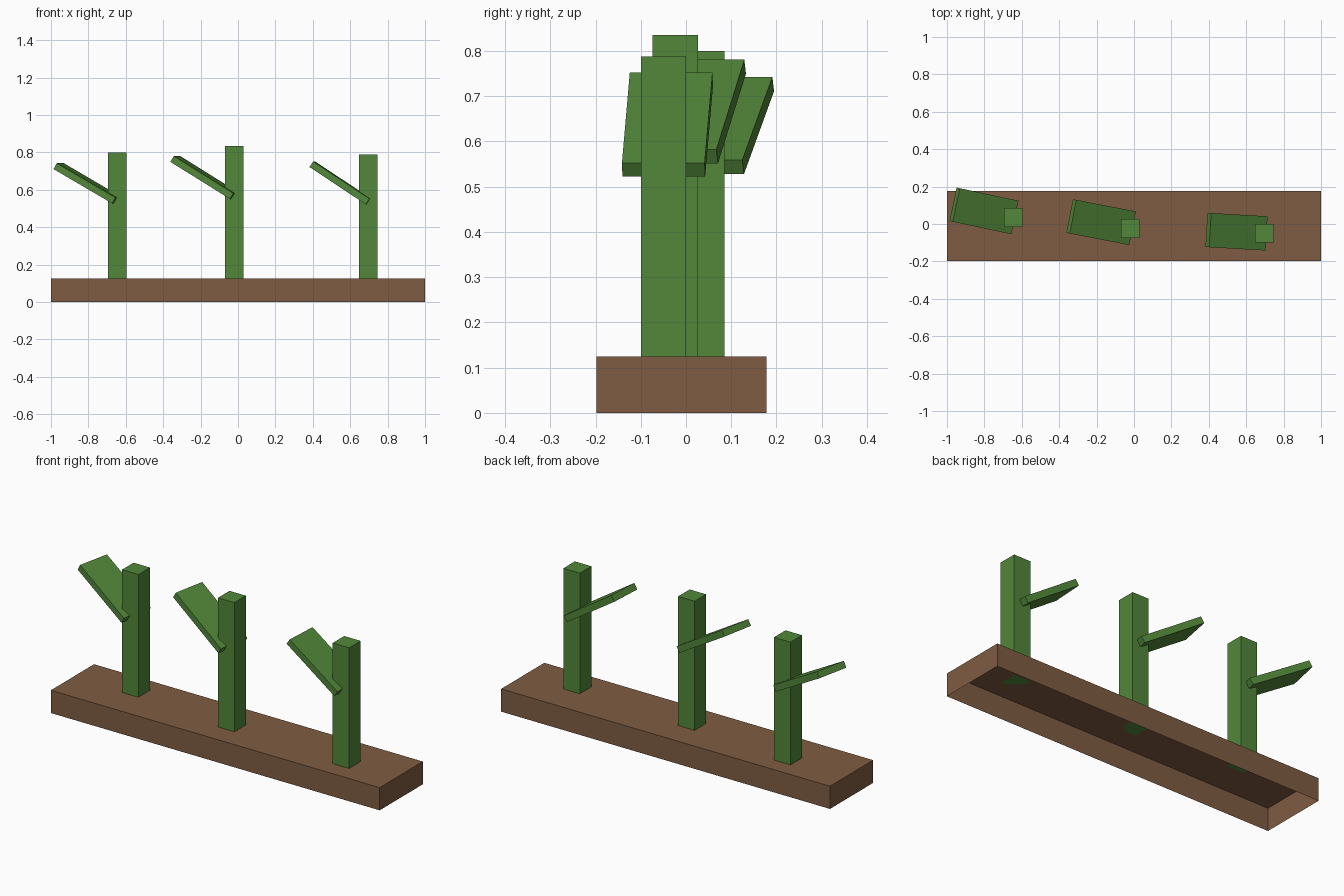
import bpy
import bmesh
from math import radians
from mathutils import Matrix, Vector

default_cube = bpy.data.objects.get("Cube")
if default_cube:
    bpy.data.objects.remove(default_cube, do_unlink=True)


def make_material(name, rgb):
    mat = bpy.data.materials.new(name)
    mat.use_nodes = True
    colour = (*rgb, 1.0)
    mat.diffuse_color = colour
    mat.node_tree.nodes["Principled BSDF"].inputs["Base Color"].default_value = colour
    return mat


def make_box(name, size, centre, mat, tilt=0, yaw=0, open_bottom=False):
    """Flat-shaded box, tilted about y and then turned about z."""
    bm = bmesh.new()
    bmesh.ops.create_cube(bm, size=1, matrix=Matrix.Diagonal((*size, 1)))
    if open_bottom:
        bottom = [f for f in bm.faces if f.normal.z < -0.5]
        bmesh.ops.delete(bm, geom=bottom, context="FACES_ONLY")
    mesh = bpy.data.meshes.new(name)
    bm.to_mesh(mesh)
    bm.free()
    mesh.materials.append(mat)
    obj = bpy.data.objects.new(name, mesh)
    obj.location = Vector(centre)
    obj.rotation_euler = (0, radians(tilt), radians(yaw))
    bpy.context.collection.objects.link(obj)
    return obj


soil_brown = make_material("soil brown", (0.212, 0.107, 0.054))
plant_green = make_material("plant green", (0.084, 0.243, 0.042))

# Soil bed: a thin shell, open underneath
BED_TOP = 0.125
make_box("soil_bed", (2, 0.375, BED_TOP), (0, -0.01, BED_TOP / 2),
         soil_brown, open_bottom=True)

# Plants: stem (x, y, top), leaf centre, leaf length, leaf tilt and yaw
plants = {
    "right": ((-0.645, 0.035, 0.80), (-0.802, 0.070, 0.635), 0.369, 29.8, -12),
    "middle": ((-0.02, -0.024, 0.835), (-0.176, 0.010, 0.666), 0.38, 31.5, -11),
    "left": ((0.696, -0.05, 0.788), (0.548, -0.041, 0.637), 0.362, 33.5, -3.3),
}
for side, ((x, y, top), leaf_centre, length, tilt, yaw) in plants.items():
    make_box(side + "_stem", (0.1, 0.1, top - BED_TOP),
             (x, y, (top + BED_TOP) / 2), plant_green)
    make_box(side + "_leaf", (length, 0.183, 0.036), leaf_centre,
             plant_green, tilt, yaw)
